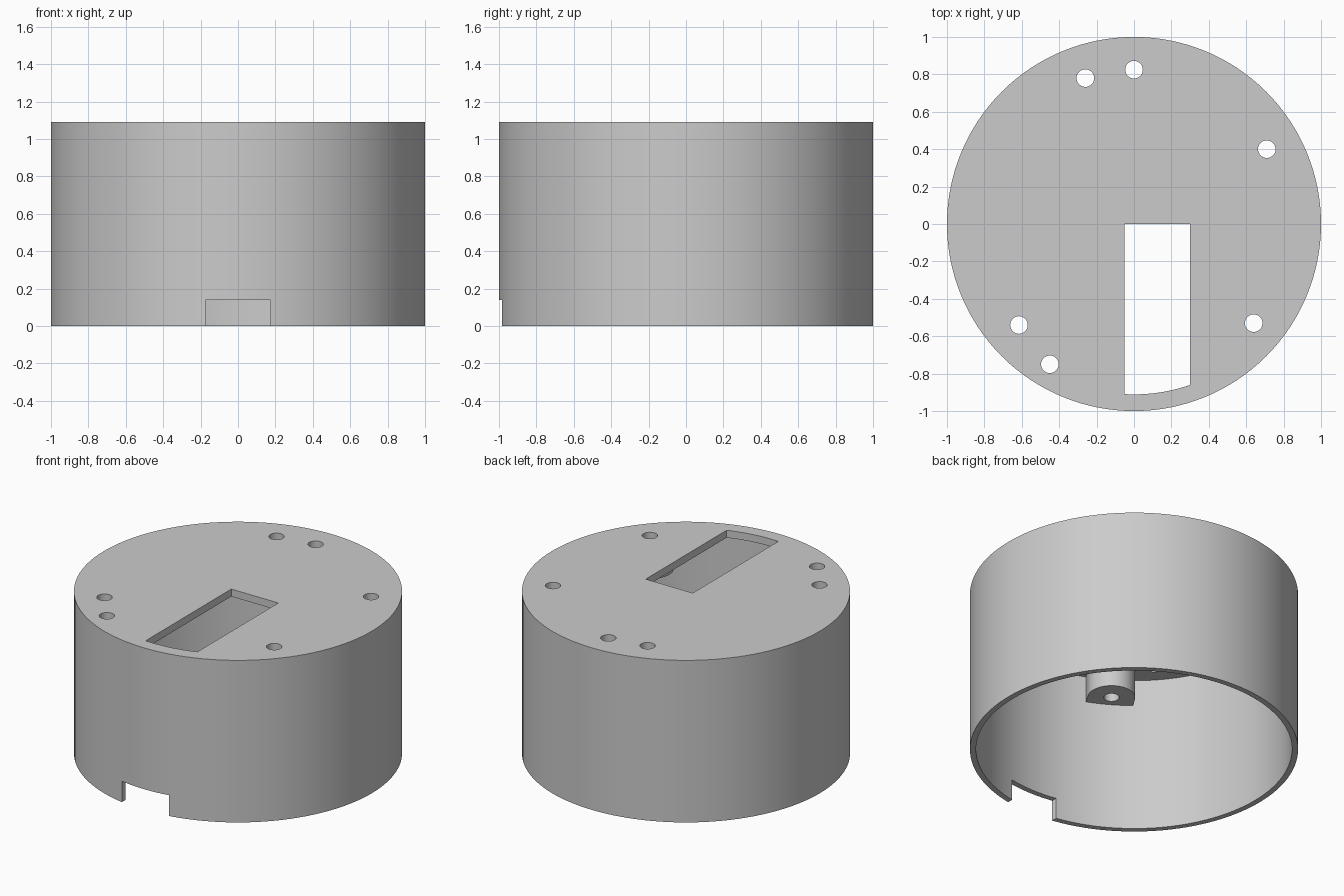
import bpy, bmesh
from math import sin, cos, pi, acos, atan2, hypot
from mathutils import Matrix

if "Cube" in bpy.data.objects:
    bpy.data.objects.remove(bpy.data.objects["Cube"], do_unlink=True)

HEIGHT, INNER_R, CEILING = 1.09, 0.963, 0.05
POST_R, POST_BOTTOM, HOLE_R = 0.145, 0.865, 0.047

grey = bpy.data.materials.new("plain grey")
grey.use_nodes = True
colour = (0.6, 0.6, 0.6, 1)
grey.diffuse_color = colour
grey.node_tree.nodes["Principled BSDF"].inputs["Base Color"].default_value = colour


def prism(name, outline, z0, z1, matrix=Matrix()):
    """Extrude a flat outline between two heights."""
    bm = bmesh.new()
    face = bm.faces.new([bm.verts.new((x, y, z0)) for x, y in outline])
    top = bmesh.ops.extrude_face_region(bm, geom=[face])["geom"]
    moved = [v for v in top if isinstance(v, bmesh.types.BMVert)]
    bmesh.ops.translate(bm, verts=moved, vec=(0, 0, z1 - z0))
    bmesh.ops.recalc_face_normals(bm, faces=bm.faces)
    bm.transform(matrix)
    mesh = bpy.data.meshes.new(name)
    bm.to_mesh(mesh)
    bm.free()
    mesh.materials.append(grey)
    obj = bpy.data.objects.new(name, mesh)
    bpy.context.collection.objects.link(obj)
    return obj


def arc(radius, start, end, steps, x=0, y=0):
    return [(x + radius * cos(start + (end - start) * i / steps),
             y + radius * sin(start + (end - start) * i / steps))
            for i in range(steps + 1)]


def disc(radius, sides, x=0, y=0):
    return arc(radius, 0, 2 * pi, sides, x, y)[:-1]


def carve(obj, cutters):
    """Subtract the cutters, bake the result and shade it."""
    for cutter in cutters:
        cutter.hide_render = True
        mod = obj.modifiers.new("cut", "BOOLEAN")
        mod.operation, mod.solver, mod.object = "DIFFERENCE", "EXACT", cutter
    graph = bpy.context.evaluated_depsgraph_get()
    graph.update()
    mesh = bpy.data.meshes.new_from_object(obj.evaluated_get(graph))
    obj.modifiers.clear()
    obj.data = mesh
    for cutter in cutters:
        bpy.data.objects.remove(cutter, do_unlink=True)
    bpy.ops.object.select_all(action="DESELECT")
    obj.select_set(True)
    bpy.context.view_layer.objects.active = obj
    bpy.ops.object.shade_smooth_by_angle(angle=pi / 6)


# Holes in the lid: four continue through posts, two are plain
post_holes = [(0.64, -0.53), (-0.45, -0.75), (0.71, 0.40), (-0.26, 0.78)]
plain_holes = [(0, 0.825), (-0.615, -0.54)]


def hole(x, y):
    return prism("hole_cutter", disc(HOLE_R, 32, x, y), 0.7, 1.3)


# Cup-shaped housing, open underneath
housing = prism("housing", disc(1, 128), 0, HEIGHT)
cavity = prism("cavity_cutter", disc(INNER_R, 128), -0.2, HEIGHT - CEILING)

# Lid window with a curved outer end
left, right, end_r = -0.05, 0.30, 0.911
window_outline = [(right, 0), (left, 0)] + arc(
    end_r, -acos(left / end_r), -acos(right / end_r), 12)
window = prism("window_cutter", window_outline, 0.9, 1.3)

# Cable notch at the bottom of the front wall
notch = prism("notch_cutter",
              [(-0.175, -1.2), (0.175, -1.2), (0.175, -0.8), (-0.175, -0.8)],
              -0.1, 0.14)
carve(housing, [cavity, window, notch] + [hole(*p) for p in post_holes + plain_holes])

# Screw posts, rounded inwards and running straight into the wall
for i, (x, y) in enumerate(post_holes):
    reach = 0.98 - hypot(x, y)
    outline = [(reach, -POST_R), (reach, POST_R)] + arc(POST_R, pi / 2, 3 * pi / 2, 24)
    place = Matrix.Translation((x, y, 0)) @ Matrix.Rotation(atan2(y, x), 4, "Z")
    post = prism(f"screw_post_{i + 1}", outline, POST_BOTTOM, HEIGHT - CEILING / 2, place)
    carve(post, [hole(x, y)])
